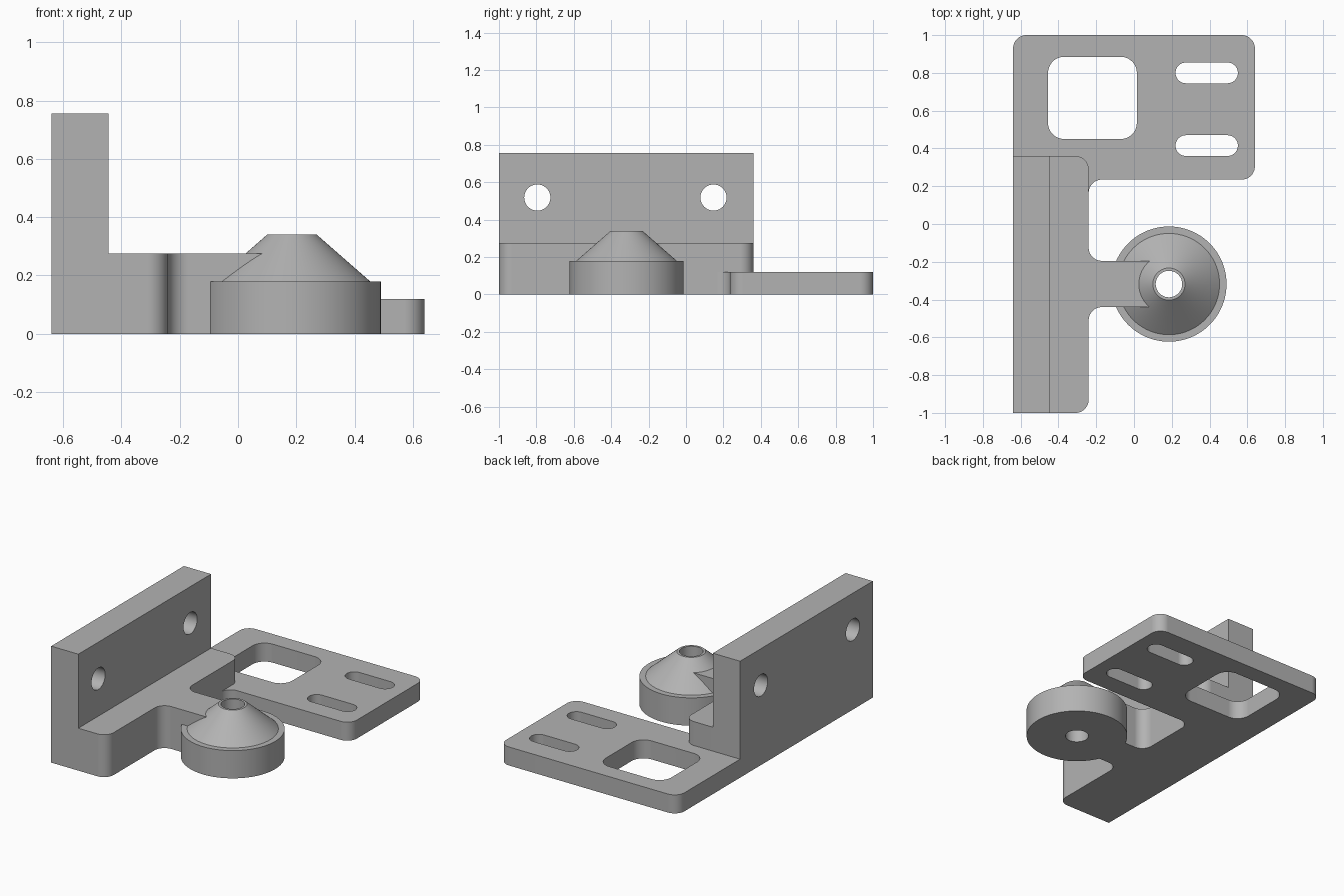
import bpy, bmesh, math
from mathutils import Vector, Matrix

old = bpy.data.objects.get("Cube")
if old:
    bpy.data.objects.remove(old, do_unlink=True)

grey = bpy.data.materials.new("plain_grey")
grey.use_nodes = True
GREY = (0.45, 0.45, 0.45, 1)
grey.diffuse_color = GREY
grey.node_tree.nodes["Principled BSDF"].inputs["Base Color"].default_value = GREY

FILLET = 0.07


def to_object(name, bm):
    bmesh.ops.recalc_face_normals(bm, faces=bm.faces[:])
    mesh = bpy.data.meshes.new(name)
    bm.to_mesh(mesh)
    bm.free()
    mesh.materials.append(grey)
    obj = bpy.data.objects.new(name, mesh)
    bpy.context.collection.objects.link(obj)
    return obj


def rounded(corners, steps=12):
    """Outline from (x, y, radius) corners, each replaced by a tangent arc."""
    out = []
    for i, (x, y, r) in enumerate(corners):
        p = Vector((x, y))
        if r == 0:
            out.append(p)
            continue
        a = (Vector(corners[i - 1][:2]) - p).normalized()
        b = (Vector(corners[(i + 1) % len(corners)][:2]) - p).normalized()
        # all corners are square, so the arc centre lies at p + r(a + b)
        for k in range(steps + 1):
            t = math.pi / 2 * k / steps
            out.append(p + r * (a * (1 - math.sin(t)) + b * (1 - math.cos(t))))
    return out


def prism(name, corners, z0, z1):
    bm = bmesh.new()
    face = bm.faces.new([bm.verts.new((p.x, p.y, z0)) for p in rounded(corners)])
    ext = bmesh.ops.extrude_face_region(bm, geom=[face])["geom"]
    bmesh.ops.translate(bm, vec=(0, 0, z1 - z0),
                        verts=[v for v in ext if isinstance(v, bmesh.types.BMVert)])
    return to_object(name, bm)


def box(x0, x1, y0, y1, r=0):
    return [(x0, y0, r), (x1, y0, r), (x1, y1, r), (x0, y1, r)]


def lathe(name, profile, centre, steps=96):
    bm = bmesh.new()
    rings = []
    for k in range(steps):
        t = 2 * math.pi * k / steps
        rings.append([bm.verts.new((centre[0] + r * math.cos(t),
                                    centre[1] + r * math.sin(t), z)) for r, z in profile])
    n = len(profile)
    for k in range(steps):
        a, b = rings[k], rings[(k + 1) % steps]
        for j in range(n):
            bm.faces.new((a[j], b[j], b[(j + 1) % n], a[(j + 1) % n]))
    return to_object(name, bm)


def combine(target, other, operation):
    mod = target.modifiers.new(operation, 'BOOLEAN')
    mod.operation, mod.solver, mod.object = operation, 'EXACT', other
    bpy.context.view_layer.update()
    graph = bpy.context.evaluated_depsgraph_get()
    mesh = bpy.data.meshes.new_from_object(target.evaluated_get(graph))
    target.modifiers.clear()
    target.data = mesh
    bpy.data.objects.remove(other, do_unlink=True)


# thick foot with the arm that carries the cone
bracket = prism("mounting_bracket", [
    (-0.64, 0.36, 0), (-0.24, 0.36, FILLET), (-0.24, -0.195, FILLET), (0.095, -0.195, 0),
    (0.095, -0.44, 0), (-0.24, -0.44, FILLET), (-0.24, -1, FILLET), (-0.64, -1, 0)], 0, 0.275)

# thin slotted plate
plate = prism("slotted_plate", [
    (-0.64, 1, FILLET), (0.64, 1, FILLET), (0.64, 0.235, FILLET), (-0.24, 0.235, FILLET),
    (-0.24, 0, 0), (-0.64, 0, 0)], 0, 0.12)
combine(plate, prism("window_cutter", box(-0.455, 0.015, 0.45, 0.885, 0.085), -0.1, 0.3), 'DIFFERENCE')
for y in (0.415, 0.8):
    combine(plate, prism("slot_cutter", box(0.22, 0.55, y - 0.055, y + 0.055, 0.0549), -0.1, 0.3),
            'DIFFERENCE')

# upright wall with two bolt holes
wall = prism("upright_wall", box(-0.64, -0.445, -1, 0.36), 0, 0.755)
for y in (-0.795, 0.147):
    bm = bmesh.new()
    bmesh.ops.create_cone(bm, cap_ends=True, segments=48, radius1=0.07, radius2=0.07, depth=0.6,
                          matrix=Matrix.Translation((-0.54, y, 0.518)) @ Matrix.Rotation(math.pi / 2, 4, 'Y'))
    combine(wall, to_object("bolt_cutter", bm), 'DIFFERENCE')

# bored cone on a round base
boss = lathe("cone_boss", [(0.07, 0), (0.305, 0), (0.305, 0.18), (0.268, 0.18),
                           (0.085, 0.34), (0.07, 0.34)], (0.185, -0.318))

for part in (wall, plate, boss):
    combine(bracket, part, 'UNION')

# smooth curved walls, crisp edges
bpy.ops.object.select_all(action='DESELECT')
bracket.select_set(True)
bpy.context.view_layer.objects.active = bracket
bpy.ops.object.shade_smooth_by_angle(angle=math.radians(25))
weighted = bracket.modifiers.new("weighted_normals", 'WEIGHTED_NORMAL')
weighted.keep_sharp = True
